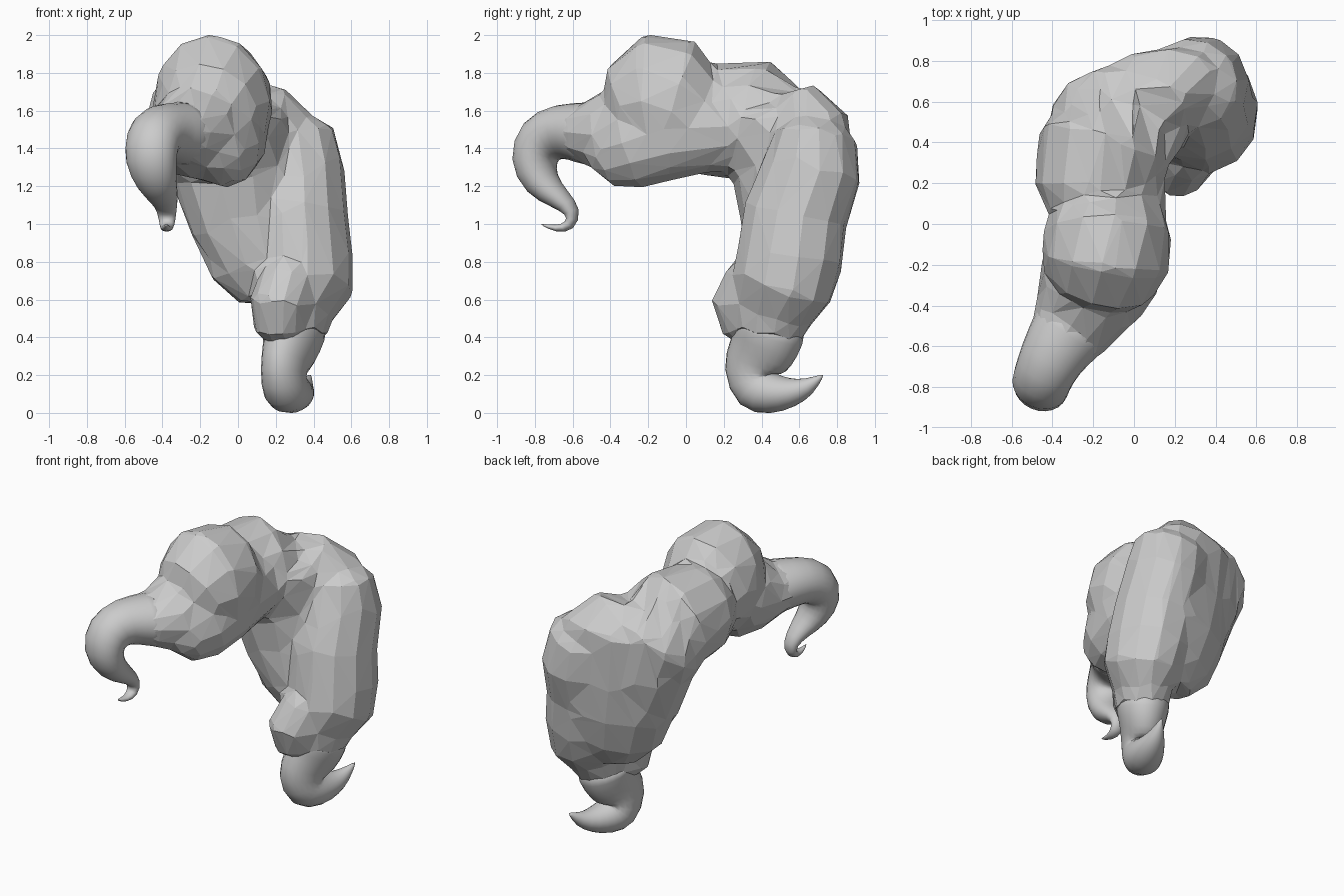
import bpy, bmesh, math
from mathutils import Vector


def loft(bm, rings, sides=12):
    """Loft of elliptical rings: (x, y, z, half width, half depth[, yaw of the width axis])."""
    pts = [Vector(r[:3]) for r in rings]
    loops = []
    for i, r in enumerate(rings):
        yaw = math.radians(r[5] if len(r) > 5 else -23)
        ref = Vector((math.cos(yaw), math.sin(yaw), 0))
        t = (pts[min(i + 1, len(pts) - 1)] - pts[max(i - 1, 0)]).normalized()
        u = (ref - t * ref.dot(t)).normalized()
        v = u.cross(t)
        loop = []
        for k in range(sides):
            a = 2 * math.pi * k / sides
            loop.append(bm.verts.new(pts[i] + u * math.cos(a) * r[3] + v * math.sin(a) * r[4]))
        loops.append(loop)
    faces = []
    for a, b in zip(loops, loops[1:]):
        for k in range(sides):
            n = (k + 1) % sides
            faces.append(bm.faces.new((a[k], a[n], b[n], b[k])))
    faces += [bm.faces.new(loops[0]), bm.faces.new(loops[-1])]
    bmesh.ops.recalc_face_normals(bm, faces=faces)


def make(name, lofts, smooth=False):
    bm = bmesh.new()
    for rings in lofts:
        loft(bm, rings)
    me = bpy.data.meshes.new(name)
    bm.to_mesh(me)
    bm.free()
    me.polygons.foreach_set("use_smooth", [smooth] * len(me.polygons))
    ob = bpy.data.objects.new(name, me)
    bpy.context.collection.objects.link(ob)
    return ob


# Low corner hanging under the front of the crown
fringe_lobe = [
    (-0.14, -0.50, 1.36, 0.08, 0.08), (-0.11, -0.43, 1.37, 0.14, 0.18),
    (-0.08, -0.30, 1.42, 0.20, 0.24), (-0.05, -0.10, 1.47, 0.21, 0.24),
    (-0.05, 0.10, 1.51, 0.21, 0.24), (-0.06, 0.22, 1.51, 0.21, 0.24)]

# Root of the front lock
front_root = [
    (-0.20, -0.22, 1.52, 0.26, 0.30), (-0.24, -0.40, 1.47, 0.25, 0.24),
    (-0.32, -0.53, 1.48, 0.20, 0.165), (-0.38, -0.62, 1.49, 0.16, 0.14)]

# Tall swollen roll on top
crown_roll = [
    (-0.18, -0.35, 1.56, 0.18, 0.14), (-0.165, -0.29, 1.60, 0.27, 0.27),
    (-0.14, -0.19, 1.64, 0.315, 0.37), (-0.13, -0.06, 1.62, 0.32, 0.37),
    (-0.13, 0.06, 1.56, 0.28, 0.28), (-0.13, 0.14, 1.55, 0.2, 0.2)]

# Second roll that turns down at the back
back_roll = [
    (-0.16, 0.02, 1.53, 0.24, 0.27), (-0.19, 0.20, 1.55, 0.30, 0.31, -15),
    (-0.16, 0.36, 1.55, 0.33, 0.33, 0), (-0.08, 0.49, 1.46, 0.37, 0.31, 20),
    (-0.02, 0.53, 1.25, 0.34, 0.27, 22), (0.04, 0.53, 1.02, 0.31, 0.23, 18),
    (0.14, 0.52, 0.80, 0.26, 0.20, 10), (0.20, 0.50, 0.66, 0.16, 0.15),
    (0.22, 0.49, 0.60, 0.08, 0.07)]

# Broad sheet joining the roll and the right strand
back_sheet = [
    (0.04, 0.56, 1.68, 0.22, 0.12, 20), (0.06, 0.62, 1.52, 0.38, 0.23, 20),
    (0.09, 0.63, 1.20, 0.42, 0.21, 20), (0.12, 0.61, 0.98, 0.38, 0.21, 20),
    (0.17, 0.57, 0.77, 0.34, 0.20, 18), (0.21, 0.53, 0.62, 0.21, 0.15, 15)]

# Thick right strand dropping from the back
side_strand = [
    (0.25, 0.70, 1.54, 0.13, 0.12), (0.28, 0.69, 1.46, 0.24, 0.22),
    (0.31, 0.67, 1.29, 0.255, 0.27), (0.32, 0.58, 1.05, 0.26, 0.285),
    (0.34, 0.55, 0.82, 0.27, 0.29), (0.36, 0.51, 0.67, 0.25, 0.28),
    (0.31, 0.45, 0.53, 0.18, 0.23), (0.30, 0.43, 0.42, 0.17, 0.2)]

# Bulge on the front of the strand
lower_lobe = [
    (0.31, 0.44, 0.78, 0.06, 0.08), (0.27, 0.36, 0.70, 0.15, 0.16),
    (0.23, 0.32, 0.58, 0.17, 0.20), (0.23, 0.35, 0.46, 0.15, 0.17),
    (0.25, 0.38, 0.38, 0.09, 0.1)]

# Fuse the bulky locks into one faceted mass
mass = make("hair_mass", [fringe_lobe, front_root, crown_roll, back_roll,
                          back_sheet, side_strand, lower_lobe])
m = mass.modifiers.new("fuse", 'REMESH')
m.mode = 'VOXEL'
m.voxel_size = 0.028
m = mass.modifiers.new("soften", 'SMOOTH')
m.factor = 0.5
m.iterations = 7
m = mass.modifiers.new("facets", 'DECIMATE')
m.ratio = 0.035

# Hooked tip of the front lock
front_curl = make("front_curl", [[
    (-0.27, -0.46, 1.475, 0.22, 0.20), (-0.33, -0.54, 1.48, 0.195, 0.165),
    (-0.41, -0.66, 1.495, 0.165, 0.155), (-0.455, -0.77, 1.45, 0.15, 0.16),
    (-0.465, -0.815, 1.335, 0.148, 0.135), (-0.43, -0.77, 1.21, 0.115, 0.1),
    (-0.39, -0.67, 1.135, 0.08, 0.06), (-0.375, -0.59, 1.065, 0.052, 0.045),
    (-0.375, -0.61, 0.985, 0.042, 0.036), (-0.38, -0.69, 0.972, 0.028, 0.02),
    (-0.38, -0.77, 1.0, 0.004, 0.004)]], True)

# Tail lock flicking backward
tail_curl = make("tail_curl", [[
    (0.30, 0.45, 0.50, 0.18, 0.21), (0.30, 0.44, 0.42, 0.17, 0.205),
    (0.27, 0.40, 0.32, 0.14, 0.19), (0.235, 0.34, 0.22, 0.115, 0.175),
    (0.25, 0.375, 0.115, 0.13, 0.155), (0.29, 0.46, 0.10, 0.12, 0.115),
    (0.325, 0.56, 0.105, 0.09, 0.08), (0.355, 0.65, 0.135, 0.048, 0.05),
    (0.385, 0.73, 0.205, 0.004, 0.004)]], True)
for ob in (front_curl, tail_curl):
    m = ob.modifiers.new("round", 'SUBSURF')
    m.levels = m.render_levels = 1
